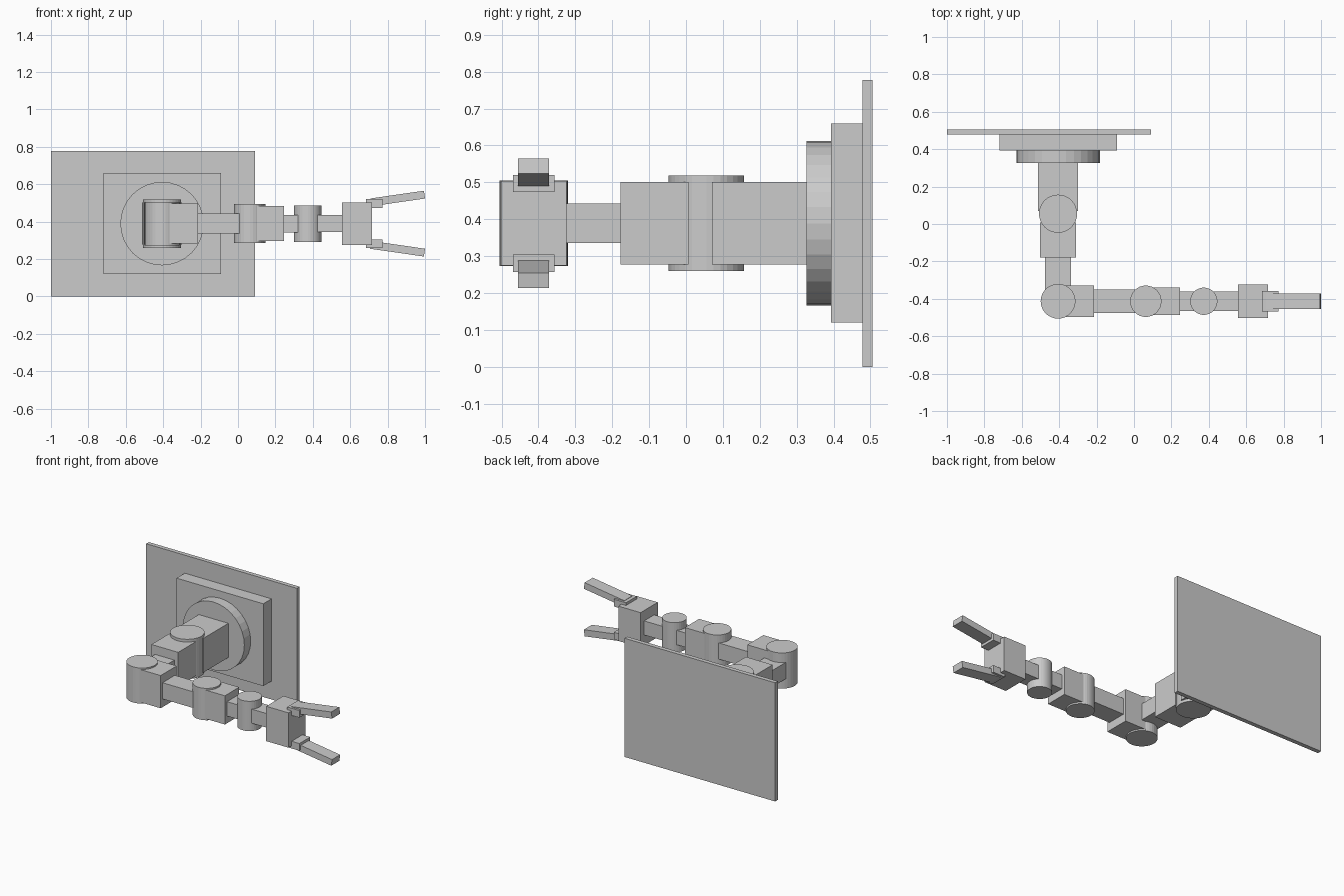
import bpy
from math import radians, pi, cos, sin

if "Cube" in bpy.data.objects:
    bpy.data.objects.remove(bpy.data.objects["Cube"])

AX, AY, AZ = -0.406, -0.413, 0.389   # shoulder axis x, forearm axis y, arm height


def box(name, x, y, z):
    """Box from (min, max) ranges."""
    r = (x, y, z)
    bpy.ops.mesh.primitive_cube_add(size=1, location=[(a + b) / 2 for a, b in r])
    ob = bpy.context.object
    ob.name = name
    ob.scale = [b - a for a, b in r]
    bpy.ops.object.transform_apply(location=False, rotation=False, scale=True)
    return ob


def cyl(name, loc, radius, depth, rot=(0, 0, 0)):
    bpy.ops.mesh.primitive_cylinder_add(vertices=32, radius=radius, depth=depth,
                                        location=loc, rotation=rot)
    bpy.context.object.name = name


def mid(c, half):
    return (c - half, c + half)


# Wall mount
box("wall_panel", (-1, 0.092), (0.478, 0.506), (0, 0.777))
box("mount_plate", (-0.72, -0.092), (0.393, 0.478), (0.12, 0.659))
cyl("mount_disc", (AX, 0.36, AZ), 0.223, 0.066, (pi / 2, 0, 0))

# Shoulder and upper arm, running towards the front
box("shoulder_block", mid(AX, 0.107), (0.07, 0.327), mid(AZ, 0.112))
cyl("shoulder_joint", (AX, 0.055, AZ), 0.102, 0.26)
box("upper_arm_block", mid(AX, 0.097), (-0.178, 0.007), mid(AZ, 0.112))
box("upper_arm_link", mid(AX, 0.07), (-0.38, -0.178), mid(AZ, 0.054))

# Forearm joints: name, x, radius, height
for name, x, r, h in (("elbow_joint", AX, 0.093, 0.233),
                      ("forearm_joint", 0.063, 0.084, 0.209),
                      ("wrist_joint", 0.373, 0.073, 0.195)):
    cyl(name, (x, AY, AZ), r, h)

# Forearm blocks, links and hand: name, x range, half depth, half height
for name, x, hy, hz in (("elbow_block", (-0.38, -0.213), 0.083, 0.107),
                        ("forearm_link", (-0.213, 0.03), 0.064, 0.053),
                        ("forearm_block", (0.09, 0.246), 0.074, 0.094),
                        ("wrist_link", (0.246, 0.34), 0.052, 0.047),
                        ("hand_link", (0.40, 0.556), 0.052, 0.046),
                        ("hand", (0.556, 0.717), 0.089, 0.114)):
    box(name, x, mid(AY, hy), mid(AZ, hz))

# Gripper: a knuckle and a splayed finger above and below
A, L = radians(8.2), 0.29
for side, s in (("upper", 1), ("lower", -1)):
    box(side + "_knuckle", (0.685, 0.773), mid(AY, 0.056), mid(AZ + s * 0.108, 0.0235))
    f = box(side + "_finger", mid(0.997 - L / 2 * cos(A), L / 2), mid(AY, 0.042),
            mid(AZ + s * (0.155 - L / 2 * sin(A)), 0.021))
    f.rotation_euler.y = -s * A
